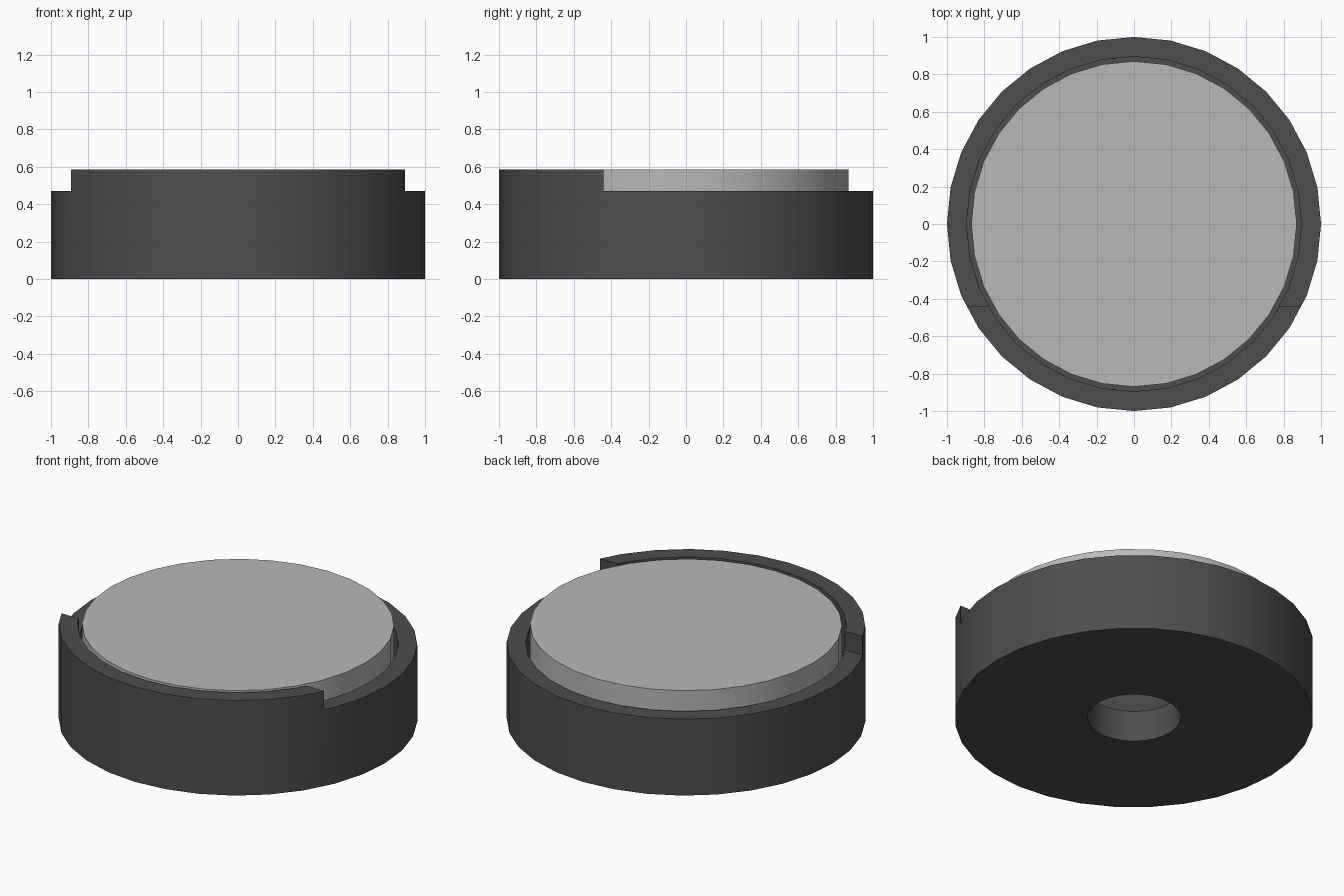
import bpy
import bmesh
import math

cube = bpy.data.objects.get("Cube")
if cube:
    bpy.data.objects.remove(cube, do_unlink=True)

SIDES = 32
HEIGHT = 0.585   # top of the raised lip and of the disc
FLOOR = 0.19     # thickness of the cup floor
STEP = 0.47      # height of the lowered rim


def make_material(name, value):
    mat = bpy.data.materials.new(name)
    colour = (value, value, value, 1)
    mat.use_nodes = True
    mat.diffuse_color = colour
    mat.node_tree.nodes["Principled BSDF"].inputs["Base Color"].default_value = colour
    return mat


def lathe(name, profile, mat):
    """Revolve a closed (radius, height) profile around the z axis."""
    bm = bmesh.new()
    rings = []
    for i in range(SIDES):
        a = math.tau * i / SIDES
        rings.append([bm.verts.new((r * math.cos(a), r * math.sin(a), z)) for r, z in profile])
    n = len(profile)
    for i in range(SIDES):
        here, there = rings[i], rings[(i + 1) % SIDES]
        for j in range(n):
            k = (j + 1) % n
            bm.faces.new((here[j], there[j], there[k], here[k]))
    bmesh.ops.recalc_face_normals(bm, faces=bm.faces)
    mesh = bpy.data.meshes.new(name)
    bm.to_mesh(mesh)
    bm.free()
    mesh.materials.append(mat)
    obj = bpy.data.objects.new(name, mesh)
    bpy.context.collection.objects.link(obj)
    return obj


def activate(obj):
    bpy.ops.object.select_all(action="DESELECT")
    obj.select_set(True)
    bpy.context.view_layer.objects.active = obj


def smooth(obj):
    activate(obj)
    bpy.ops.object.shade_smooth_by_angle(angle=math.radians(30))


dark = make_material("dark grey plastic", 0.075)
silver = make_material("light grey metal", 0.48)

# Cup with a hole through its floor
cup = lathe("cup", [(0.26, 0), (1, 0), (1, HEIGHT), (0.895, HEIGHT),
                    (0.895, FLOOR), (0.26, FLOOR)], dark)

# Lower the rim behind the front lip
bpy.ops.mesh.primitive_cube_add(size=1, location=(0, -0.44 + 1, STEP + 0.5))
cutter = bpy.context.object
cutter.name = "rim_cutter"
cutter.scale = (3, 2, 1)
cutter.hide_render = True
cut = cup.modifiers.new("rim step", "BOOLEAN")
cut.operation = "DIFFERENCE"
cut.solver = "EXACT"
cut.object = cutter
activate(cup)
bpy.ops.object.modifier_apply(modifier=cut.name)
bpy.data.objects.remove(cutter, do_unlink=True)
smooth(cup)

# Disc resting on the cup floor
bpy.ops.mesh.primitive_cylinder_add(vertices=SIDES, radius=0.87, depth=HEIGHT - FLOOR,
                                    location=(0, 0, (HEIGHT + FLOOR) / 2))
disc = bpy.context.object
disc.name = "disc"
disc.data.materials.append(silver)
smooth(disc)
